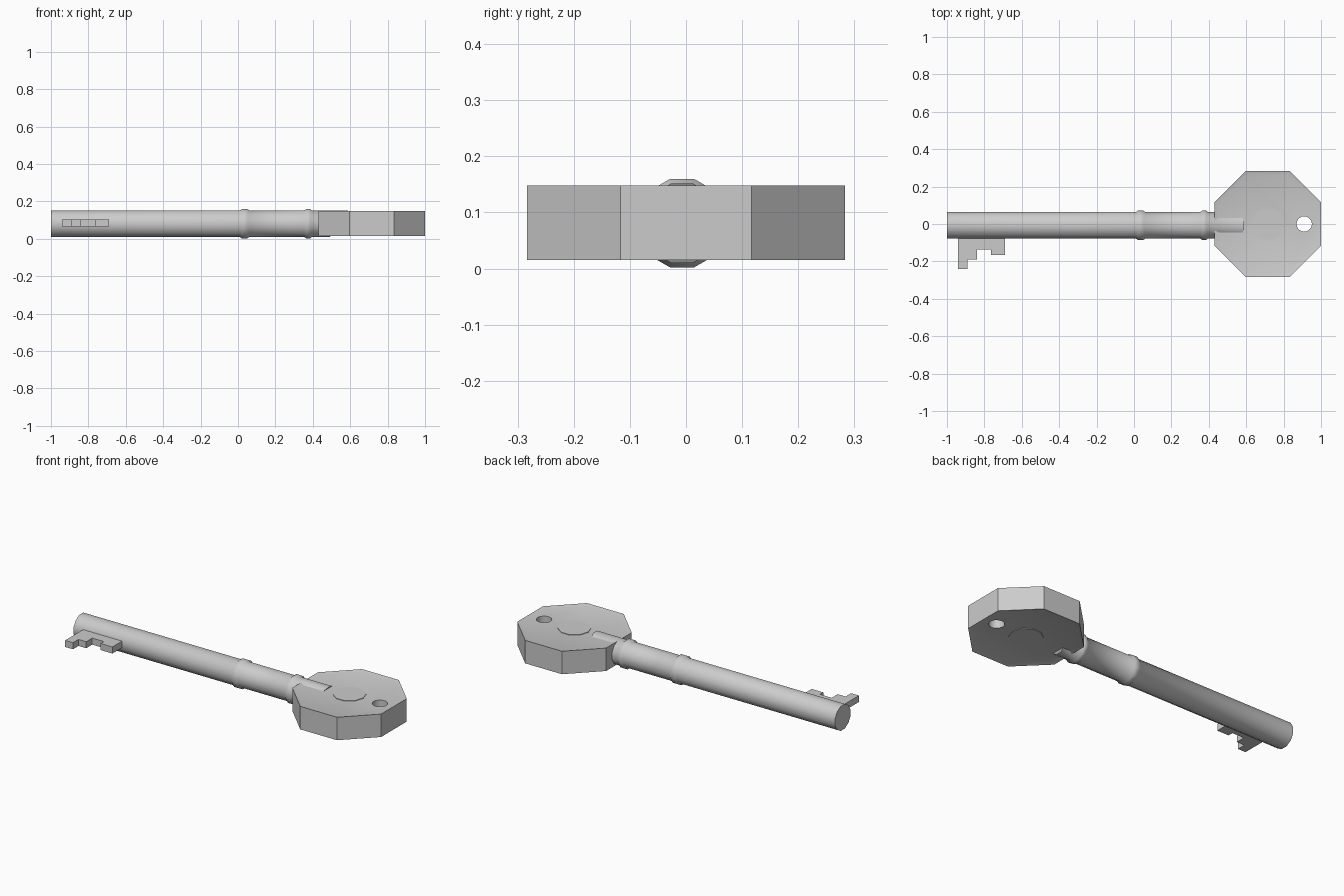
import bpy, bmesh
from math import pi, sin, cos, radians

if "Cube" in bpy.data.objects:
    bpy.data.objects.remove(bpy.data.objects["Cube"])

CY, CZ = -0.007, 0.081   # shaft axis
BOW_X = 0.715            # centre of the bow


def finish(name, bm):
    bmesh.ops.recalc_face_normals(bm, faces=bm.faces[:])
    me = bpy.data.meshes.new(name)
    bm.to_mesh(me)
    bm.free()
    ob = bpy.data.objects.new(name, me)
    bpy.context.collection.objects.link(ob)
    return ob


def prism(name, pts, z0, z1, rim=0.0, recess=0.0):
    """Extrude an outline; optionally sink a panel into both caps."""
    bm = bmesh.new()
    base = bm.faces.new([bm.verts.new((x, y, z0)) for x, y in pts])
    ext = bmesh.ops.extrude_face_region(bm, geom=[base], use_keep_orig=True)
    for v in [g for g in ext["geom"] if isinstance(g, bmesh.types.BMVert)]:
        v.co.z = z1
    bmesh.ops.recalc_face_normals(bm, faces=bm.faces[:])
    if rim:
        caps = [f for f in bm.faces if abs(f.normal.z) > 0.9]
        bmesh.ops.inset_individual(bm, faces=caps, thickness=rim)
        for f in caps:
            bmesh.ops.translate(bm, verts=f.verts[:], vec=-f.normal * recess)
    return finish(name, bm)


def ngon(cx, cy, r, n):
    return [(cx + r * cos(2 * pi * i / n), cy + r * sin(2 * pi * i / n)) for i in range(n)]


def activate(ob):
    bpy.ops.object.select_all(action='DESELECT')
    ob.select_set(True)
    bpy.context.view_layer.objects.active = ob


# Shaft with two collars: a 12-sided lathe along x, slanted end inside the bow
R, N = 0.0735, 12
profile = [(-1, R), (0.01, R), (0.02, 0.081), (0.05, 0.081), (0.06, R),
           (0.355, R), (0.365, 0.0818), (0.385, 0.0818), (0.395, R), (0.59, R)]
bm = bmesh.new()
rings = []
for x, r in profile:
    ring = []
    for i in range(N):
        a = 2 * pi * (i + 0.5) / N
        dx = 0.05 * (sin(a) - 1) if x == 0.59 else 0
        ring.append(bm.verts.new((x + dx, CY + r * cos(a), CZ + r * sin(a))))
    rings.append(ring)
for a, b in zip(rings, rings[1:]):
    for i in range(N):
        j = (i + 1) % N
        bm.faces.new((a[i], a[j], b[j], b[i]))
bm.faces.new(rings[0])
bm.faces.new(rings[-1])
shaft = finish("shaft", bm)
activate(shaft)
bpy.ops.object.shade_smooth_by_angle(angle=radians(40))

# Stepped bit near the tip
prism("bit", [(-0.94, -0.03), (-0.94, -0.24), (-0.89, -0.24), (-0.89, -0.19),
              (-0.84, -0.19), (-0.84, -0.135), (-0.765, -0.135), (-0.765, -0.165),
              (-0.69, -0.165), (-0.69, -0.03)], 0.065, 0.103)

# Octagonal bow with a shallow sunken panel on both sides
quarter = [(0.285, 0.117), (0.118, 0.283)]
half = quarter + [(-x, y) for x, y in reversed(quarter)]
octagon = [(BOW_X + x, y) for x, y in half + [(-x, -y) for x, y in half]]
bow = prism("bow", octagon, 0.015, 0.148, rim=0.025, recess=0.007)

# Keyring hole
cutter = prism("hole_cutter", ngon(0.91, 0, 0.041, 20), -0.1, 0.3)
cutter.hide_render = True
mod = bow.modifiers.new("hole", 'BOOLEAN')
mod.operation = 'DIFFERENCE'
mod.solver = 'EXACT'
mod.object = cutter
activate(bow)
bpy.ops.object.modifier_apply(modifier=mod.name)
bpy.data.objects.remove(cutter)
bpy.ops.object.shade_smooth_by_angle(angle=radians(30))

# Low disc showing in the centre of both panels
prism("bow_disc", ngon(BOW_X, 0, 0.088, 10), 0.019, 0.144)
